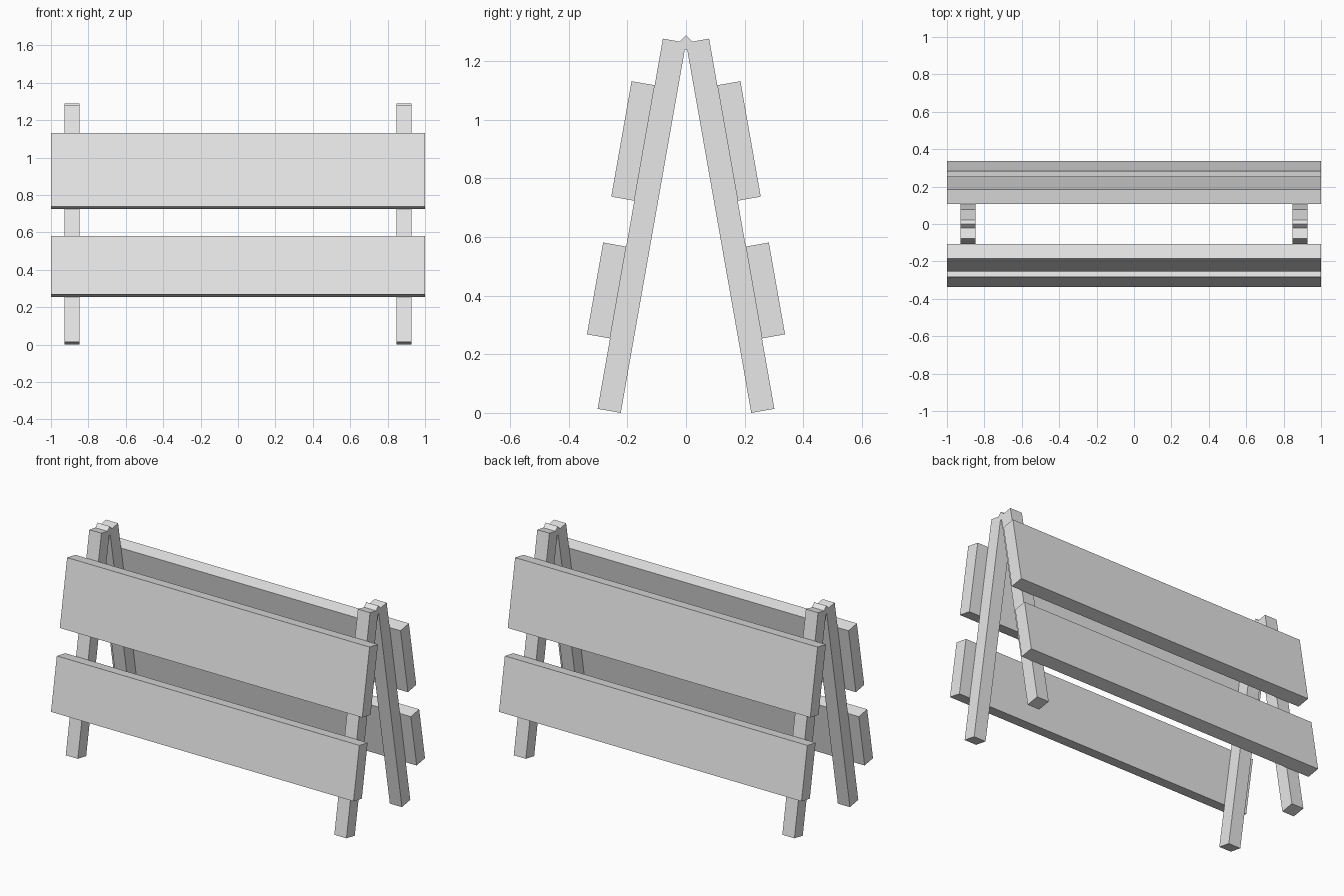
import bpy
from math import radians, sin, cos
from mathutils import Matrix, Vector

if "Cube" in bpy.data.objects:
    bpy.data.objects.remove(bpy.data.objects["Cube"], do_unlink=True)

LEAN = radians(10)      # lean of each frame side
TOP = 1.263             # height where the legs meet
LENGTH = TOP / cos(LEAN)
THICK = 0.08            # board and leg thickness
LEG_X = 0.888

grey = bpy.data.materials.new("light grey")
grey.use_nodes = True
grey.diffuse_color = (0.8, 0.8, 0.8, 1)
grey.node_tree.nodes["Principled BSDF"].inputs["Base Color"].default_value = (0.8, 0.8, 0.8, 1)


def box(name, size, centre, frame):
    """Add a box whose size and centre are given in a local frame."""
    bpy.ops.mesh.primitive_cube_add(size=1)
    ob = bpy.context.object
    ob.name = name
    ob.data.transform(frame @ Matrix.Translation(centre) @ Matrix.Diagonal(Vector((*size, 1))))
    ob.data.materials.append(grey)
    return ob


# Leaning frame: local z runs up the inner face of the leg, local -y points outward
lean = Matrix.Translation((0, -LENGTH * sin(LEAN), 0)) @ Matrix.Rotation(-LEAN, 4, "X")

for side, turn in (("front", 0), ("back", 180)):
    frame = Matrix.Rotation(radians(turn), 4, "Z") @ lean

    # Legs
    for x in (-LEG_X, LEG_X):
        box(side + "_leg", (THICK, THICK, LENGTH), (x, -THICK / 2, LENGTH / 2), frame)

    # Boards fixed flat on the outside of the legs
    for level, low, high in (("lower", 0.244, 0.562), ("upper", 0.721, 1.121)):
        box(f"{side}_{level}_board", (2, THICK, high - low),
            (0, -1.5 * THICK, (low + high) / 2), frame)

# Square hinge pins, set on edge where the legs meet
for x in (-LEG_X, LEG_X):
    pin_frame = Matrix.Translation((x, 0, TOP)) @ Matrix.Rotation(radians(45), 4, "X")
    box("hinge_pin", (THICK, 0.036, 0.036), (0, 0, 0), pin_frame)
